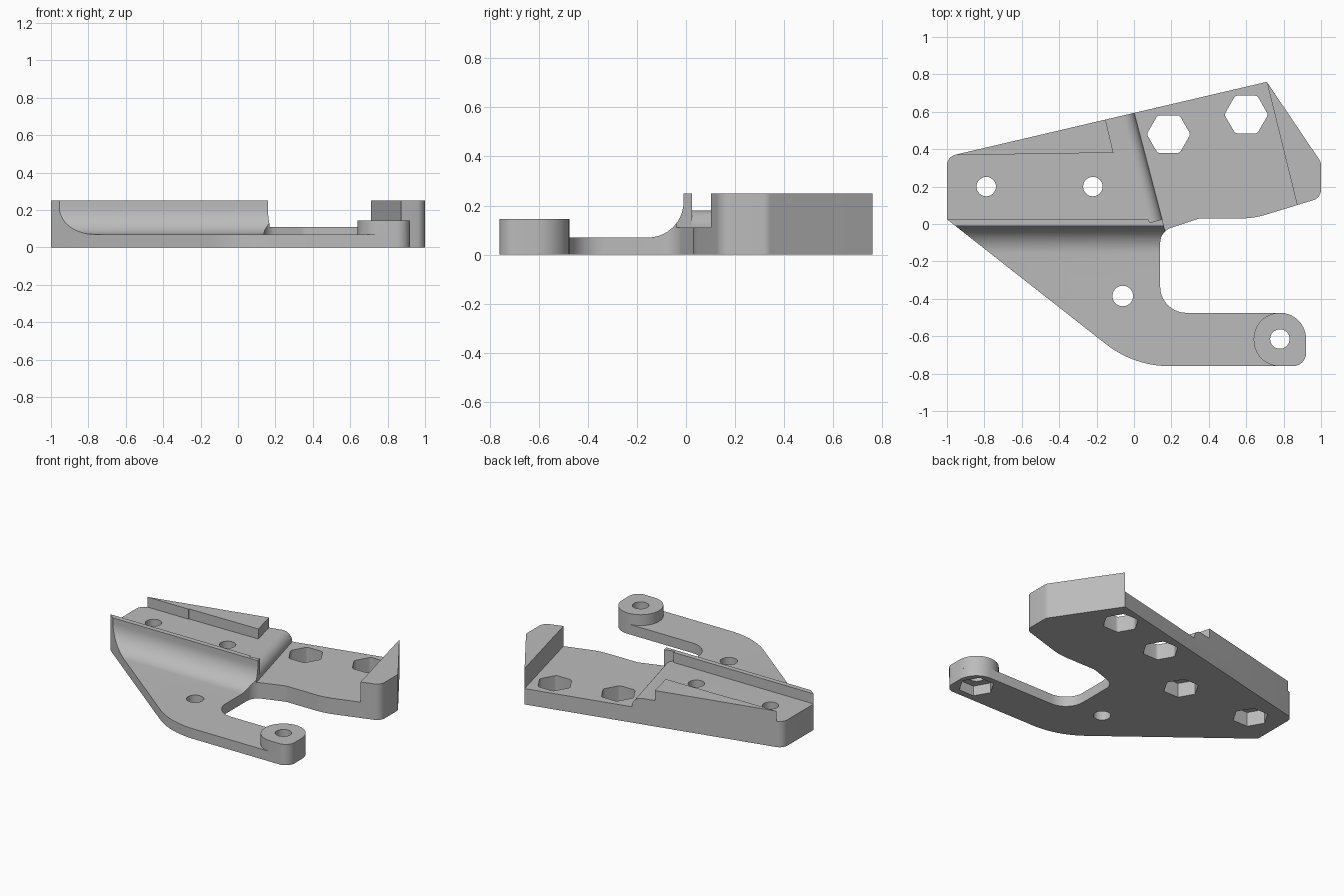
import bpy, bmesh, math
from mathutils import Vector, Matrix

cube = bpy.data.objects.get("Cube")
if cube:
    bpy.data.objects.remove(cube, do_unlink=True)

grey = bpy.data.materials.new("plain_grey")
grey.use_nodes = True
colour = (0.5, 0.5, 0.5, 1)
grey.diffuse_color = colour
grey.node_tree.nodes["Principled BSDF"].inputs["Base Color"].default_value = colour


def rounded(corners, steps=10):
    """Polygon from (x, y, radius) corners, with each corner filleted."""
    points = []
    for i, (x, y, r) in enumerate(corners):
        p = Vector((x, y))
        if not r:
            points.append(p)
            continue
        a = (Vector(corners[i - 1][:2]) - p).normalized()
        b = (Vector(corners[(i + 1) % len(corners)][:2]) - p).normalized()
        half = a.angle(b) / 2
        centre = p + (a + b).normalized() * r / math.sin(half)
        start = p + a * r / math.tan(half) - centre
        end = p + b * r / math.tan(half) - centre
        turn = math.atan2(start.x * end.y - start.y * end.x, start.dot(end))
        for k in range(steps + 1):
            points.append(centre + Matrix.Rotation(turn * k / steps, 2) @ start)
    return points


def ring(x, y, r, sides):
    return [(x + r * math.cos(math.tau * k / sides),
             y + r * math.sin(math.tau * k / sides)) for k in range(sides)]


def prism(name, points, low, high, matrix=None):
    """Extrude a flat outline from low to high along its own z axis."""
    bm = bmesh.new()
    face = bm.faces.new([bm.verts.new((p[0], p[1], low)) for p in points])
    top = bmesh.ops.extrude_face_region(bm, geom=[face])["geom"]
    bmesh.ops.translate(bm, vec=(0, 0, high - low),
                        verts=[v for v in top if isinstance(v, bmesh.types.BMVert)])
    if matrix:
        bm.transform(matrix)
    bmesh.ops.recalc_face_normals(bm, faces=bm.faces)
    mesh = bpy.data.meshes.new(name)
    bm.to_mesh(mesh)
    bm.free()
    mesh.materials.append(grey)
    obj = bpy.data.objects.new(name, mesh)
    bpy.context.collection.objects.link(obj)
    return obj


def cut(target, cutter):
    mod = target.modifiers.new("cut", 'BOOLEAN')
    mod.operation = 'DIFFERENCE'
    mod.solver = 'EXACT'
    mod.object = cutter
    bpy.context.view_layer.objects.active = target
    bpy.ops.object.modifier_apply(modifier=mod.name)
    bpy.data.objects.remove(cutter, do_unlink=True)


# Full-height bracket outline
TOP = 0.25
bracket = prism("bracket_plate", rounded([
    (-1, 0.025, 0), (0, -0.76, 0.55), (0.92, -0.76, 0.07), (0.92, -0.475, 0.14),
    (0.14, -0.475, 0.14), (0.14, -0.04, 0.085), (0.35, 0.03, 0.08),
    (0.64, 0.03, 0.45), (1, 0.14, 0.06), (1, 0.33, 0.05), (0.71, 0.76, 0),
    (-1, 0.36, 0.06)]), 0, TOP)

# Front arm level, sweeping up to the thin wall
yz_along_x = Matrix(((0, 0, 1, 0), (1, 0, 0, 0), (0, 1, 0, 0), (0, 0, 0, 1)))
cut(bracket, prism("arm_cutter", rounded([
    (-1, 0.07, 0), (-0.01, 0.07, 0.145), (-0.01, 0.4, 0), (-1, 0.4, 0)], 14),
    -1.2, 1.2, yz_along_x))

# Low right deck between the slanted step and the end block
step_top, step_end = Vector((0, 0.6)), Vector((0.165, -0.03))
along = (step_top - step_end).normalized()
cut(bracket, prism("deck_cutter", [
    step_end - along * 0.15, (0.91, -0.05), (0.875, 0.09), (0.71, 0.76),
    (0.7, 1), step_top + along * 0.3], 0.11, 0.4))

# Left channel behind the wall, leaving the tapered rib at the back
wall_back = step_end + along * (0.055 / along.y)
cut(bracket, prism("channel_cutter", [
    (-1.2, 0.025), wall_back, wall_back + Vector((0.1, 0)),
    step_top + Vector((0.1, 0.2)), (-0.21, 0.8), (-0.15, 0.55), (-0.11, 0.38),
    (-0.64, 0.375), (-0.64, 0.37), (-1.2, 0.37)], 0.18, 0.4))

# Rounded lip on the slanted step
across = Vector((along.y, -along.x))
lip_frame = Matrix(((across.x, 0, along.x, wall_back.x),
                    (across.y, 0, along.y, wall_back.y),
                    (0, 1, 0, 0), (0, 0, 0, 1)))
arc = [(-0.07 + 0.07 * math.sin(a), 0.11 + 0.07 * math.cos(a))
       for a in (math.pi / 2 * k / 10 for k in range(11))]
cut(bracket, prism("lip_cutter", arc + [(0.03, 0.11), (0.03, 0.3), (-0.07, 0.3)],
                   0, 0.8, lip_frame))

# Raised boss at the tip of the arm
bx, by = 0.78, -0.615
boss = prism("arm_boss", rounded([
    (0.64, -0.475, 0.139), (0.64, -0.76, 0.139), (0.92, -0.76, 0.07),
    (0.92, -0.475, 0.14)], 14), 0.07, 0.145)
cut(boss, prism("boss_hole", ring(bx, by, 0.052, 32), -0.1, 0.4))

# Screw holes with hexagonal pockets underneath
for x, y in ((-0.79, 0.2), (-0.22, 0.2)):
    cut(bracket, prism("screw_hole", ring(x, y, 0.052, 32), -0.1, 0.4))
    cut(bracket, prism("nut_pocket", ring(x, y, 0.115, 6), -0.1, 0.1))
cut(bracket, prism("boss_pocket", ring(bx, by, 0.115, 6), -0.1, 0.2))
cut(bracket, prism("arm_hole", ring(-0.06, -0.385, 0.055, 32), -0.1, 0.4))

# Open hexagonal holes with softened corners
for x, y in ((0.185, 0.48), (0.6, 0.585)):
    hexagon = [(px, py, 0.025) for px, py in ring(x, y, 0.117, 6)]
    cut(bracket, prism("hex_hole", rounded(hexagon, 4), -0.1, 0.4))

for obj in (bracket, boss):
    bpy.ops.object.select_all(action='DESELECT')
    obj.select_set(True)
    bpy.context.view_layer.objects.active = obj
    bpy.ops.object.shade_smooth_by_angle(angle=math.radians(25))
